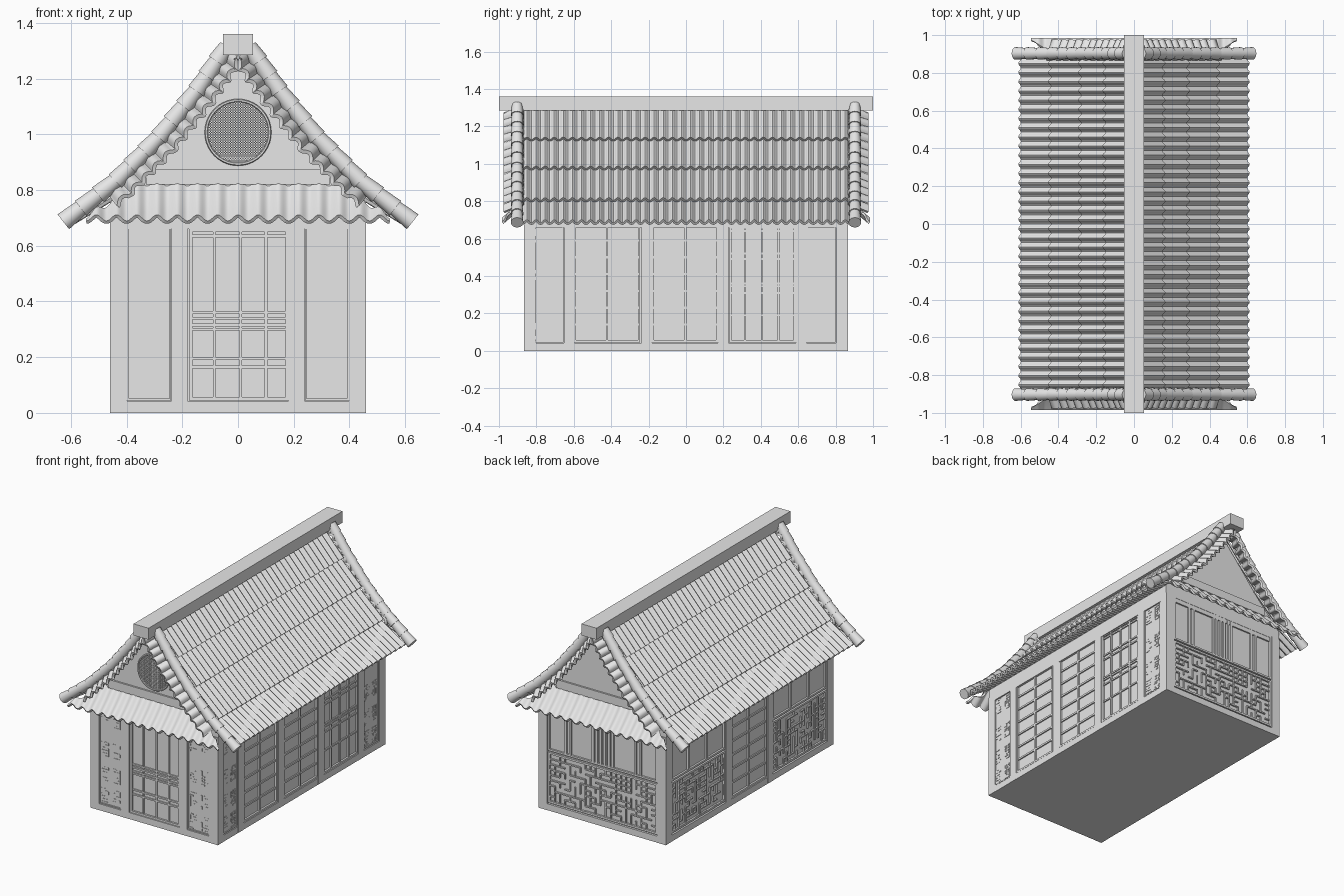
import bpy, bmesh, math, random
from mathutils import Vector, Matrix

random.seed(4)
cube = bpy.data.objects.get("Cube")
if cube:
    bpy.data.objects.remove(cube, do_unlink=True)

grey = bpy.data.materials.new("plain_grey")
grey.use_nodes = True
grey.diffuse_color = (0.8, 0.8, 0.8, 1)
grey.node_tree.nodes["Principled BSDF"].inputs["Base Color"].default_value = (0.8, 0.8, 0.8, 1)

HX, HY = 0.46, 0.865      # wall half sizes
TOP = 0.7                 # wall height
CORE = -0.015             # recess of the infill behind the posts


def finish(name, bm, smooth=False):
    bmesh.ops.recalc_face_normals(bm, faces=bm.faces)
    mesh = bpy.data.meshes.new(name)
    bm.to_mesh(mesh)
    bm.free()
    mesh.materials.append(grey)
    ob = bpy.data.objects.new(name, mesh)
    bpy.context.collection.objects.link(ob)
    if smooth:
        bpy.ops.object.select_all(action="DESELECT")
        ob.select_set(True)
        bpy.context.view_layer.objects.active = ob
        bpy.ops.object.shade_smooth_by_angle(angle=math.radians(45))
    return ob


def box(bm, lo, hi):
    lo, hi = Vector(lo), Vector(hi)
    m = Matrix.Translation((lo + hi) / 2) @ Matrix.Diagonal((*(hi - lo), 1))
    bmesh.ops.create_cube(bm, size=1, matrix=m)


def put(bm, face, u0, u1, z0, z1, depth):
    """Box on a wall; depth is measured outwards from the post surface."""
    axis, sign = face
    plane = HX if axis == "x" else HY
    a, b = sorted((sign * (plane - 0.03), sign * (plane + depth)))
    if axis == "x":
        box(bm, (a, u0, z0), (b, u1, z1))
    else:
        box(bm, (u0, a, z0), (u1, b, z1))


def frame(bm, face, u0, u1, z0, z1, w=0.012, depth=-0.003):
    put(bm, face, u0, u0 + w, z0, z1, depth)
    put(bm, face, u1 - w, u1, z0, z1, depth)
    put(bm, face, u0, u1, z0, z0 + w, depth)
    put(bm, face, u0, u1, z1 - w, z1, depth)


def grille(name, face, u0, u1, z0, z1, us, zs, w=0.01):
    bm = bmesh.new()
    frame(bm, face, u0, u1, z0, z1)
    for u in us:
        put(bm, face, u - w / 2, u + w / 2, z0, z1, -0.006)
    for z in zs:
        put(bm, face, u0, u1, z - w / 2, z + w / 2, -0.007)
    finish(name, bm)


def fret(bm, face, u0, u1, z0, z1, cell=0.036, w=0.008, chance=0.6, depth=-0.005):
    nu, nz = max(1, round((u1 - u0) / cell)), max(1, round((z1 - z0) / cell))
    du, dz = (u1 - u0) / nu, (z1 - z0) / nz
    for i in range(nu + 1):
        for j in range(nz + 1):
            u, z = u0 + i * du, z0 + j * dz
            if i < nu and random.random() < chance:
                put(bm, face, u, u + du, z - w / 2, z + w / 2, depth)
            if j < nz and random.random() < chance:
                put(bm, face, u - w / 2, u + w / 2, z, z + dz, depth - 0.001)


def carved_panel(name, face, u0, u1):
    bm = bmesh.new()
    frame(bm, face, u0, u1, 0.045, TOP, 0.006)
    put(bm, face, u0, u1, 0.045, TOP, -0.009)
    for z in (0.06, 0.2, 0.36, 0.56):
        for a in (u0 + 0.015, u1 - 0.06):
            fret(bm, face, a, a + 0.045, z, z + 0.09, 0.018, 0.008, 0.5, -0.006)
    finish(name, bm)


def lattice_window(name, face, u0, u1, posts):
    bm = bmesh.new()
    frame(bm, face, u0, u1, 0.05, 0.38)
    fret(bm, face, u0 + 0.01, u1 - 0.01, 0.06, 0.37)
    frame(bm, face, u0, u1, 0.39, TOP)
    for u in posts:
        put(bm, face, u - 0.008, u + 0.008, 0.39, TOP, -0.004)
    finish(name, bm)


# wall core and posts
bm = bmesh.new()
box(bm, (-HX - CORE, -HY - CORE, 0), (HX + CORE, HY + CORE, TOP))
finish("wall_core", bm)

FRONT, BACK, RIGHT, LEFT = ("y", -1), ("y", 1), ("x", 1), ("x", -1)
posts = {FRONT: (-0.21, 0.21), BACK: (), RIGHT: (-0.625, -0.21, 0.2, 0.615), LEFT: (-0.215, 0.215)}
bm = bmesh.new()
for sx in (-1, 1):
    for sy in (-1, 1):
        x, y = sorted((sx * HX, sx * (HX - 0.062))), sorted((sy * HY, sy * (HY - 0.062)))
        box(bm, (x[0], y[0], 0), (x[1], y[1], TOP))
for face, us in posts.items():
    end = HX if face[0] == "y" else HY
    put(bm, face, -end + 0.01, end - 0.01, 0, 0.042, -0.001)
    for u in us:
        put(bm, face, u - 0.028, u + 0.028, 0, TOP, 0)
finish("posts_and_sills", bm)

# front wall
grille("front_door", FRONT, -0.175, 0.182, 0.045, 0.69, (-0.085, 0.01, 0.1),
       (0.165, 0.195, 0.3, 0.315, 0.34, 0.36, 0.635, 0.655))
carved_panel("front_panel_right", FRONT, -0.398, -0.24)
carved_panel("front_panel_left", FRONT, 0.24, 0.398)

# long wall with sliding doors
rungs = [0.14 + 0.09 * i for i in range(6)]
for i, u in enumerate((-0.6, -0.182)):
    grille("grid_door_%d" % i, RIGHT, u, u + 0.355, 0.045, 0.69, (u + 0.178,), rungs, 0.012)
grille("barred_door", RIGHT, 0.23, 0.587, 0.045, 0.69, (0.315, 0.405, 0.495),
       (0.19, 0.31, 0.345, 0.36, 0.49, 0.52, 0.64, 0.66))
carved_panel("side_panel_front", RIGHT, -0.815, -0.655)
carved_panel("side_panel_back", RIGHT, 0.645, 0.8)

# long wall with windows, and back wall
lattice_window("side_window_back", LEFT, 0.245, 0.8, (0.43, 0.62))
lattice_window("side_window_front", LEFT, -0.8, -0.245, (-0.62, -0.43))
grille("side_grid_door", LEFT, -0.185, 0.185, 0.045, 0.69, (0,), rungs, 0.012)
lattice_window("back_window", BACK, -0.395, 0.395,
               (-0.27, -0.235, -0.07, -0.045, -0.015, 0.015, 0.045, 0.07, 0.235, 0.27))

# attic prism forming both gables
ROOF = [Vector(p) for p in ((0.6, 0.685), (0.44, 0.805), (0.28, 0.975), (0.15, 1.13), (0.03, 1.29))]
VERGE = [Vector(p) for p in ((0.627, 0.686), (0.44, 0.832), (0.285, 0.988), (0.15, 1.155), (0.04, 1.315))]
half = [(HX, 0.66), (HX, 0.755), (0.28, 0.94), (0.15, 1.095)]
outline = half + [(0, 1.27)] + [(-x, z) for x, z in reversed(half)]
bm = bmesh.new()
gable = bm.faces.new([bm.verts.new((x, -HY + 0.005, z)) for x, z in outline])
ext = bmesh.ops.extrude_face_region(bm, geom=[gable])
bmesh.ops.translate(bm, vec=(0, 2 * HY - 0.01, 0), verts=[v for v in ext["geom"] if isinstance(v, bmesh.types.BMVert)])
bm.faces.new([v for v in bm.verts if v.co.y < 0][:len(outline)]) if not gable.is_valid else None
finish("attic_gables", bm)

bm = bmesh.new()
for face in (FRONT, BACK):
    put(bm, face, -0.33, 0.33, 0.82, 0.875, 0.006)
finish("gable_beams", bm)

# round gable vent
CZ, R = 1.007, 0.112
bm = bmesh.new()
n = 12
for i in range(-n, n + 1):
    c = i * R / (n + 0.5)
    h = math.sqrt(R * R - c * c)
    put(bm, FRONT, c - 0.002, c + 0.002, CZ - h, CZ + h, 0.004)
    put(bm, FRONT, -h, h, CZ + c - 0.002, CZ + c + 0.002, 0.003)
finish("vent_lattice", bm)
bpy.ops.mesh.primitive_torus_add(location=(0, -HY - 0.002, CZ), rotation=(math.pi / 2, 0, 0),
                                 major_radius=R + 0.002, minor_radius=0.006,
                                 major_segments=40, minor_segments=6)
bpy.context.object.name = "vent_ring"
bpy.context.object.data.materials.append(grey)


def sheet(name, fn, nu, nv, thick):
    """Thick surface from a function of two parameters."""
    bm = bmesh.new()
    rows = [[bm.verts.new(fn(i / nu, j / nv)) for i in range(nu + 1)] for j in range(nv + 1)]
    for a, b in zip(rows, rows[1:]):
        for i in range(nu):
            bm.faces.new((a[i], a[i + 1], b[i + 1], b[i]))
    bmesh.ops.recalc_face_normals(bm, faces=bm.faces)
    bmesh.ops.solidify(bm, geom=bm.faces[:], thickness=thick)
    finish(name, bm, True)


def along(path, t):
    """Point and outward normal at fraction t of a path."""
    s = min(max(t, 0), 0.9999) * (len(path) - 1)
    i = int(s)
    d = (path[i + 1] - path[i]).normalized()
    return path[i].lerp(path[i + 1], s - i), Vector((d.y, -d.x))


def wave(s, amp):
    return -amp * math.cos(2 * math.pi * s)


# main roof: overlapping courses of corrugated tiles
for sx, side in ((1, "left"), (-1, "right")):
    for k in range(4):
        lo, hi = ROOF[k], ROOF[k + 1]
        d = (hi - lo).normalized()
        nrm = Vector((d.y, -d.x))

        def course(u, v):
            p = lo.lerp(hi, v * 1.06) + nrm * (0.01 - 0.02 * v + wave(u * 36, 0.011))
            return (sx * p.x, (u - 0.5) * 1.75, p.y)
        sheet("roof_course_%s_%d" % (side, k), course, 360, 1, 0.012)

# verge tubes, scalloped verge strips and skirt roofs on both gables
for sy, end in ((-1, "front"), (1, "back")):
    for sx, side in ((1, "left"), (-1, "right")):
        bm = bmesh.new()
        count = 12
        for i in range(count):
            a, b = along(VERGE, i / count)[0], along(VERGE, (i + 1.1) / count)[0]
            a, b = (Vector((sx * p.x, sy * 0.903, p.y)) for p in (a, b))
            rot = (b - a).to_track_quat("Z", "Y").to_matrix().to_4x4()
            bmesh.ops.create_cone(bm, cap_ends=True, segments=14, radius1=0.034, radius2=0.028,
                                  depth=(b - a).length, matrix=Matrix.Translation((a + b) / 2) @ rot)
        finish("verge_tiles_%s_%s" % (end, side), bm, True)

        def strip(u, v):
            p, nrm = along(VERGE, 0.2 + 0.8 * u)
            p = p - nrm * (0.02 + 0.055 * v - wave(u * 13, 0.009))
            return (sx * max(p.x, 0), sy * (0.865 + 0.105 * v), p.y)
        sheet("verge_scallops_%s_%s" % (end, side), strip, 130, 2, 0.014)

    def skirt(u, v):
        x = (u - 0.5) * 1.09
        t = v * min(1, max(0.02, (0.56 - abs(x)) / 0.2))
        return (x, sy * (0.985 - 0.125 * t), 0.7 + 0.1 * t + 0.025 * t * t + wave(u * 15, 0.011))
    sheet("skirt_roof_" + end, skirt, 180, 4, 0.013)

# ridge beam
bm = bmesh.new()
box(bm, (-0.054, -1, 1.285), (0.054, 1, 1.36))
finish("ridge_beam", bm)
